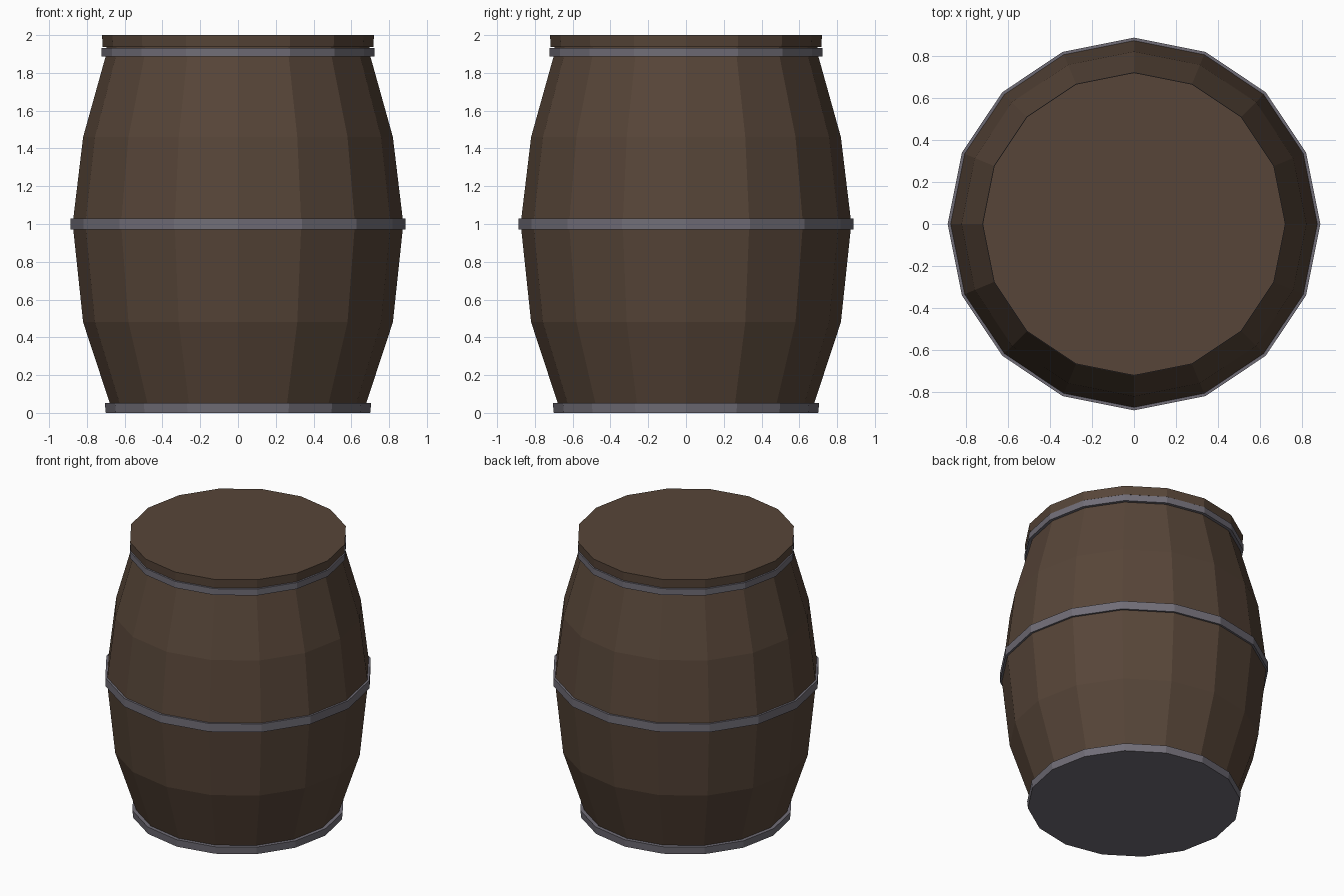
import bpy, bmesh, math

if "Cube" in bpy.data.objects:
    bpy.data.objects.remove(bpy.data.objects["Cube"])

SIDES = 16


def material(name, rgb):
    m = bpy.data.materials.new(name)
    m.diffuse_color = (*rgb, 1.0)
    m.use_nodes = True
    m.node_tree.nodes["Principled BSDF"].inputs["Base Color"].default_value = m.diffuse_color
    return m


wood = material("dark brown wood", (0.095, 0.060, 0.040))
iron = material("grey iron", (0.165, 0.155, 0.185))


def lathe(name, profile, mat, closed=False):
    """Spin (radius, height) points into a faceted ring or capped solid."""
    bm = bmesh.new()
    rings = [[bm.verts.new((r * math.cos(2 * math.pi * i / SIDES),
                            r * math.sin(2 * math.pi * i / SIDES), z))
              for i in range(SIDES)] for r, z in profile]
    pairs = list(zip(rings, rings[1:]))
    if closed:
        pairs.append((rings[-1], rings[0]))
    else:
        bm.faces.new(rings[0][::-1])
        bm.faces.new(rings[-1])
    for a, b in pairs:
        for i in range(SIDES):
            j = (i + 1) % SIDES
            bm.faces.new((a[i], a[j], b[j], b[i]))
    bmesh.ops.recalc_face_normals(bm, faces=bm.faces)
    mesh = bpy.data.meshes.new(name)
    bm.to_mesh(mesh)
    bm.free()
    mesh.materials.append(mat)
    obj = bpy.data.objects.new(name, mesh)
    bpy.context.collection.objects.link(obj)
    return obj


def hoop(name, inner, outer, z0, z1):
    lathe(name, [(inner, z0), (outer, z0), (outer, z1), (inner, z1)], iron, True)


# Bulging staved body, its neck reaching up to the lid
lathe("barrel_body", [(0.665, 0.02), (0.68, 0.055), (0.82, 0.48), (0.873, 0.98),
                      (0.873, 1.02), (0.82, 1.46), (0.70, 1.89), (0.695, 1.945)], wood)

# Lid overhanging the neck
lathe("lid", [(0.716, 1.937), (0.72, 2.0)], wood)

# Iron hoops and base plate
hoop("upper_hoop", 0.685, 0.722, 1.887, 1.933)
hoop("middle_hoop", 0.855, 0.886, 0.97, 1.03)
lathe("base_plate", [(0.70, 0.0), (0.705, 0.053)], iron)
